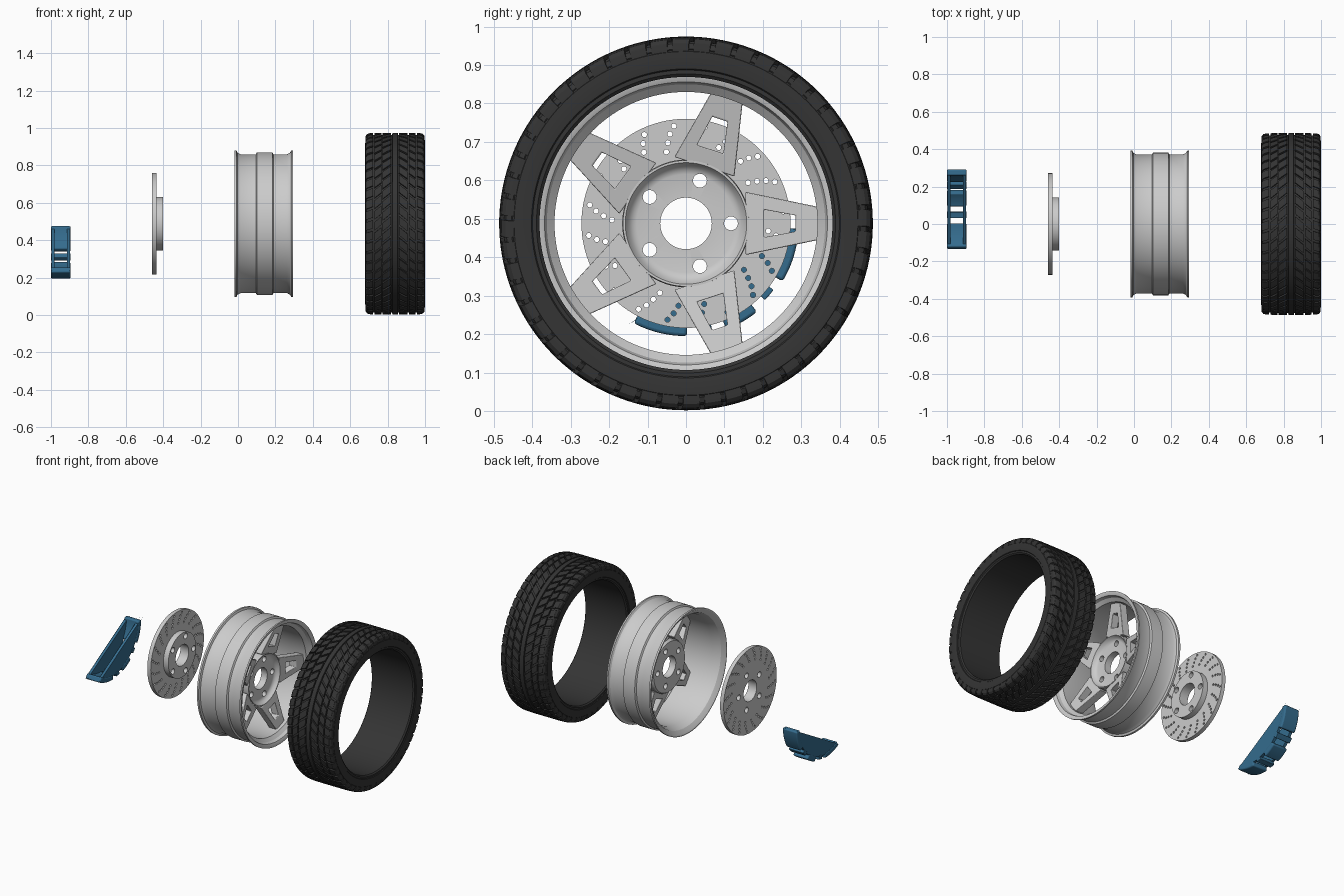
import bpy, bmesh
from math import sin, cos, radians, pi
from mathutils import Matrix

if "Cube" in bpy.data.objects:
    bpy.data.objects.remove(bpy.data.objects["Cube"])

CZ = 0.488          # height of the shared axle, which runs along x


def polar(x, r, a):
    return (x, r * cos(a), CZ + r * sin(a))


def material(name, rgb):
    m = bpy.data.materials.new(name)
    m.diffuse_color = (*rgb, 1)
    m.use_nodes = True
    m.node_tree.nodes["Principled BSDF"].inputs["Base Color"].default_value = m.diffuse_color
    return m


rubber = material("rubber", (0.035, 0.035, 0.035))
blue = material("blue_paint", (0.035, 0.15, 0.27))


def finish(name, bm, mat=None):
    bmesh.ops.recalc_face_normals(bm, faces=bm.faces)
    me = bpy.data.meshes.new(name)
    bm.to_mesh(me)
    bm.free()
    o = bpy.data.objects.new(name, me)
    bpy.context.collection.objects.link(o)
    if mat:
        me.materials.append(mat)
    return o


def smooth(o, angle=30):
    bpy.ops.object.select_all(action='DESELECT')
    o.select_set(True)
    bpy.context.view_layer.objects.active = o
    bpy.ops.object.shade_smooth_by_angle(angle=radians(angle))


def loft(bm, rings, closed=False):
    """Skin a list of point loops; closed joins last to first, otherwise caps."""
    vs = [[bm.verts.new(p) for p in ring] for ring in rings]
    n, k = len(vs), len(vs[0])
    for i in range(n if closed else n - 1):
        a, b = vs[i], vs[(i + 1) % n]
        for j in range(k):
            bm.faces.new((a[j], a[(j + 1) % k], b[(j + 1) % k], b[j]))
    if not closed:
        bm.faces.new(vs[0])
        bm.faces.new(vs[-1])


def lathe(name, profile, seg=128, mat=None):
    """Spin a closed (x, radius) profile around the axle."""
    bm = bmesh.new()
    loft(bm, [[polar(x, r, 2 * pi * i / seg) for x, r in profile] for i in range(seg)], True)
    return finish(name, bm, mat)


def drill(o, holes, x0, x1):
    """Cut (radius, angle, hole radius) holes through an object along x."""
    bm = bmesh.new()
    for r, a, hr in holes:
        bmesh.ops.create_cone(bm, cap_ends=True, segments=24 if hr > 0.01 else 12,
                              radius1=hr, radius2=hr, depth=x1 - x0,
                              matrix=Matrix.Translation(polar((x0 + x1) / 2, r, a))
                              @ Matrix.Rotation(pi / 2, 4, 'Y'))
    cutter = finish("cutter", bm)
    cutter.hide_render = True
    mod = o.modifiers.new("holes", 'BOOLEAN')
    mod.operation, mod.solver, mod.object = 'DIFFERENCE', 'EXACT', cutter
    bpy.context.view_layer.objects.active = o
    bpy.ops.object.modifier_apply(modifier=mod.name)
    bpy.data.objects.remove(cutter)


bolts = [(0.117, radians(72 * i), 0.018) for i in range(5)]

# --- Tire carcass: half profile (offset from middle, radius), mirrored
TX = 0.84
half = [(0.0, 0.486), (0.014, 0.486), (0.016, 0.475), (0.142, 0.474), (0.152, 0.468),
        (0.157, 0.454), (0.155, 0.451), (0.159, 0.447), (0.16, 0.425), (0.157, 0.402),
        (0.153, 0.399), (0.153, 0.389), (0.146, 0.381)]
profile = [(TX + u, r) for u, r in half] + [(TX - u, r) for u, r in half[:0:-1]]
smooth(lathe("tire_carcass", profile, 144, rubber))

# --- Tire tread: mirrored rows of slanted blocks (offset, top radius)
rows = [[(0.021, 0.486), (0.045, 0.486), (0.067, 0.486)],
        [(0.074, 0.486), (0.092, 0.486), (0.110, 0.485)],
        [(0.117, 0.485), (0.136, 0.484), (0.149, 0.480), (0.157, 0.470), (0.158, 0.460)]]
PITCH = 52
bm = bmesh.new()
for i in range(PITCH):
    for side in (1, -1):
        for k, row in enumerate(rows):
            rings = []
            for u, r in row:
                slant = 1.7 * min(u, 0.12) + 0.6 * max(u - 0.12, 0)
                a = 2 * pi * (i + 0.3 * (k == 1)) / PITCH + slant
                b = a + 2 * pi / PITCH * 0.77
                x, low = TX + side * u, r - 0.016
                rings.append([polar(x, r, a), polar(x, r, (a + b) / 2), polar(x, r, b),
                              polar(x, low, b), polar(x, low, a)])
            loft(bm, rings)
smooth(finish("tire_tread", bm, rubber))

# --- Rim barrel
rim = [(-0.02, 0.392), (-0.008, 0.392), (-0.003, 0.380), (0.015, 0.371), (0.095, 0.371),
       (0.101, 0.381), (0.184, 0.381), (0.19, 0.371), (0.262, 0.371), (0.278, 0.380),
       (0.285, 0.392), (0.295, 0.392), (0.295, 0.383), (0.288, 0.368), (0.268, 0.362),
       (0.25, 0.342), (0.05, 0.342), (0.0, 0.358), (-0.014, 0.375), (-0.02, 0.384)]
smooth(lathe("rim_barrel", rim))

# --- Dished wheel hub with bore and bolt holes
hub = lathe("wheel_hub", [(0.12, 0.067), (0.163, 0.067), (0.163, 0.128), (0.166, 0.138),
                          (0.173, 0.147), (0.184, 0.154), (0.191, 0.158), (0.191, 0.164),
                          (0.13, 0.166), (0.12, 0.16)])
drill(hub, bolts, 0.05, 0.25)
smooth(hub)

# --- Five tapered spokes, each with a slot through it
outer = [(0.155, -0.082), (0.349, -0.042), (0.349, 0.042), (0.155, 0.082)]
slot = [(0.203, -0.036), (0.285, -0.021), (0.285, 0.021), (0.203, 0.036)]
bm = bmesh.new()
for i in range(5):
    c, s = cos(radians(72 * i)), sin(radians(72 * i))

    def spoke_point(p, depth):
        r, w = p
        x = 0.188 + (r - 0.155) * 0.22 - depth
        return (x, r * c - w * s, CZ + r * s + w * c)

    loft(bm, [[spoke_point(o, 0), spoke_point(h, 0), spoke_point(h, 0.05), spoke_point(o, 0.05)]
              for o, h in zip(outer, slot)], True)
spokes = finish("wheel_spokes", bm)
bev = spokes.modifiers.new("bevel", 'BEVEL')
bev.width, bev.segments = 0.003, 2
smooth(spokes)

# --- Brake disc: plate with hat, bolt holes and 20 swept lines of drilled holes
disc = lathe("brake_disc", [(-0.46, 0.067), (-0.46, 0.272), (-0.435, 0.272), (-0.435, 0.1425),
                            (-0.40, 0.1425), (-0.40, 0.067)])
swept = [(0.193, -38.7), (0.215, -41.3), (0.236, -43.8), (0.255, -46.9)]
drill(disc, bolts + [(r, radians(a + 18 * i), 0.0068) for i in range(20) for r, a in swept],
      -0.5, -0.36)
smooth(disc)

# --- Brake caliper: two chord-cut cheeks joined by bridges around the rim of the disc
MID, SPAN = -60.2, 57.5


def arc(r, a0, a1, n):
    return [(r, radians(a0 + (a1 - a0) * i / n)) for i in range(n + 1)]


def slab(name, outline, x0, x1, bevel):
    bm = bmesh.new()
    loft(bm, [[polar(x, r, a) for r, a in outline] for x in (x0, x1)])
    o = finish(name, bm, blue)
    m = o.modifiers.new("bevel", 'BEVEL')
    m.width, m.segments, m.limit_method, m.angle_limit = bevel, 3, 'ANGLE', radians(35)
    smooth(o)


cheek = arc(0.268, MID - SPAN + 2, MID + SPAN - 2, 32)
cheek = [(0.285, radians(MID - SPAN))] + cheek + [(0.285, radians(MID + SPAN))]
for side, x in (("inner", -0.998), ("outer", -0.915)):
    slab("caliper_cheek_" + side, cheek, x, x + 0.018, 0.003)

bridges = [("end", 29.2, SPAN, 0.293), ("rib", 16, 23, 0.286)]
for name, a0, a1, r in bridges:
    for side in (1, -1):
        pts = arc(r, MID + side * a0, MID + side * a1, 10) + \
            arc(0.26, MID + side * a1, MID + side * a0, 10)
        slab("caliper_" + name, pts, -1.0, -0.895, 0.008)
slab("caliper_center_bridge", arc(0.295, MID - 9, MID + 9, 8) + arc(0.26, MID + 9, MID - 9, 8),
     -1.0, -0.895, 0.008)
